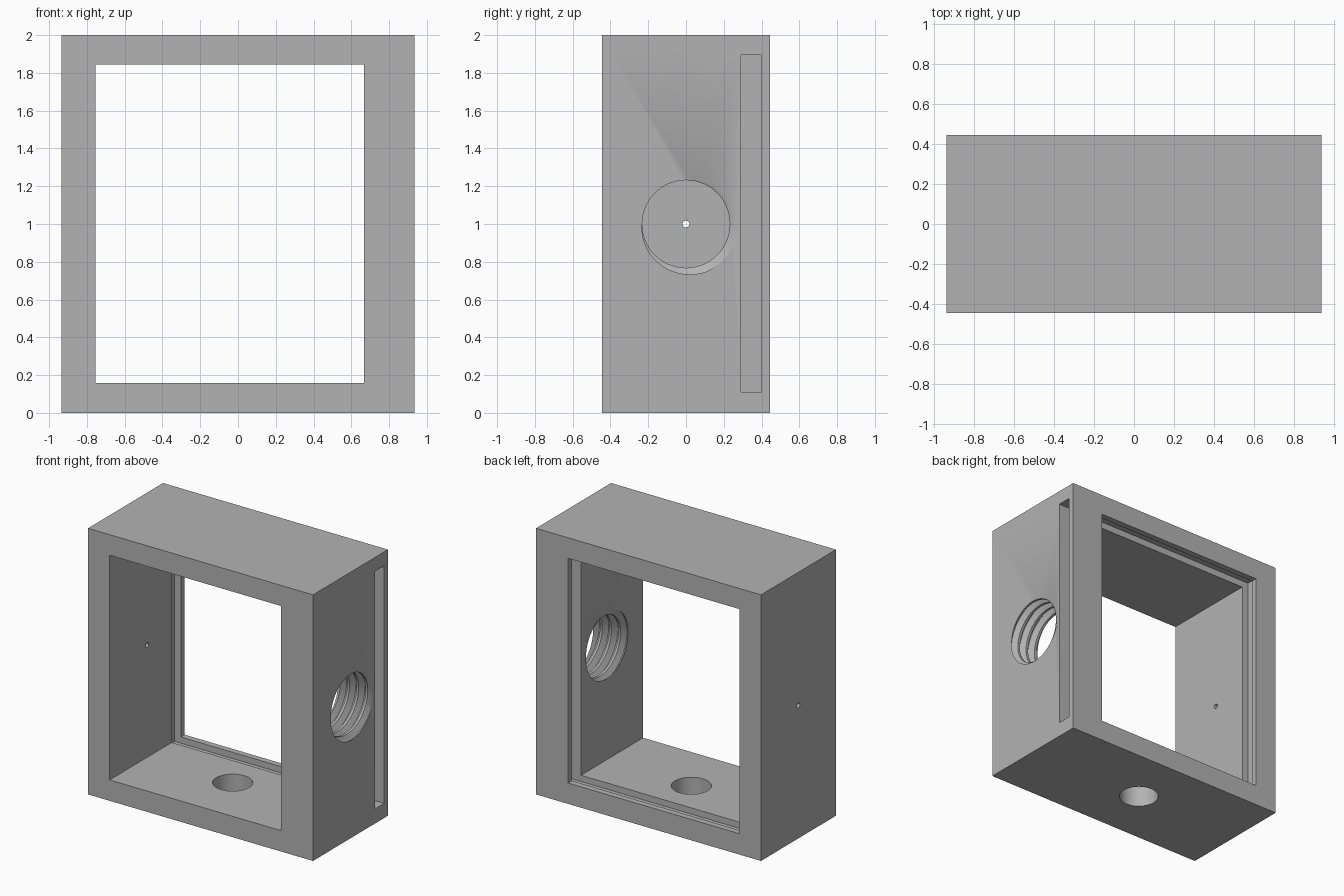
import bpy, bmesh
from math import sin, cos, pi, radians
from mathutils import Matrix, Vector

old = bpy.data.objects.get("Cube")
if old:
    bpy.data.objects.remove(old, do_unlink=True)

grey = bpy.data.materials.new("plain grey")
grey.use_nodes = True
colour = (0.45, 0.45, 0.45, 1)
grey.diffuse_color = colour
grey.node_tree.nodes["Principled BSDF"].inputs["Base Color"].default_value = colour


def make_object(name, bm):
    bmesh.ops.recalc_face_normals(bm, faces=bm.faces[:])
    mesh = bpy.data.meshes.new(name)
    bm.to_mesh(mesh)
    bm.free()
    mesh.materials.append(grey)
    obj = bpy.data.objects.new(name, mesh)
    bpy.context.collection.objects.link(obj)
    return obj


def box(name, low, high):
    low, high = Vector(low), Vector(high)
    bm = bmesh.new()
    place = Matrix.Translation((low + high) / 2) @ Matrix.Diagonal((*(high - low), 1))
    bmesh.ops.create_cube(bm, size=1, matrix=place)
    return make_object(name, bm)


def cylinder(name, centre, radius, depth, sides, axis="Z"):
    bm = bmesh.new()
    turn = Matrix.Rotation(pi / 2, 4, "Y") if axis == "X" else Matrix()
    bmesh.ops.create_cone(bm, cap_ends=True, segments=sides, radius1=radius, radius2=radius,
                          depth=depth, matrix=Matrix.Translation(centre) @ turn)
    return make_object(name, bm)


def threaded_cutter(name, face_x, height, minor, major, pitch, turns, sides):
    """Solid screw along x whose groove meets the outer face at its lower left."""
    profile = [(0, minor), (0.25, minor), (0.5625, major), (0.6875, major)]
    step = len(profile)
    rows = turns * step + 1
    start = face_x + pitch * (1.5 - turns)
    bm = bmesh.new()
    grid = []
    for j in range(sides):
        a = 2 * pi * j / sides
        column = []
        # One extra turn in the first column closes the helical seam
        for i in range(rows + (step if j == 0 else 0)):
            part, r = profile[i % step]
            x = start + pitch * (i // step - part_offset(part) + a / (2 * pi))
            column.append(bm.verts.new((x, r * cos(a), height + r * sin(a))))
        grid.append(column)

    def vert(j, i):
        return grid[0][i + step] if j == sides else grid[j][i]

    for j in range(sides):
        for i in range(rows - 1):
            bm.faces.new((vert(j, i), vert(j + 1, i), vert(j + 1, i + 1), vert(j, i + 1)))
    # Fan caps over the stepped ends
    for end, shift in ((0, -pitch), (rows - 1, 2 * pitch)):
        loop = [vert(j, end) for j in range(sides + 1)]
        loop += [grid[0][end + k] for k in range(step - 1, 0, -1)]
        hub = bm.verts.new((loop[0].co.x + shift, 0, height))
        for a, b in zip(loop, loop[1:] + loop[:1]):
            bm.faces.new((a, b, hub))
    return make_object(name, bm)


def part_offset(part):
    return -part


# Housing block, open front to back with a thicker wall on one side
frame = box("frame", (-0.935, -0.445, 0), (0.935, 0.445, 2))
cutters = [
    box("window_cutter", (-0.755, -0.6, 0.157), (0.668, 0.6, 1.845)),
    # Panel groove, open through the thick wall
    box("panel_slot_cutter", (-0.808, 0.292, 0.11), (1.1, 0.4, 1.895)),
    cylinder("floor_hole_cutter", (-0.044, 0, 0.08), 0.137, 0.4, 64),
    cylinder("pin_hole_cutter", (-0.85, 0, 1), 0.018, 0.4, 24, "X"),
    threaded_cutter("threaded_port_cutter", 0.935, 1, 0.232, 0.274, 0.076, 7, 72),
]
bpy.context.view_layer.objects.active = frame
frame.select_set(True)
for cutter in cutters:
    mod = frame.modifiers.new(cutter.name, "BOOLEAN")
    mod.operation, mod.solver, mod.object = "DIFFERENCE", "EXACT", cutter
    bpy.ops.object.modifier_apply(modifier=mod.name)
    bpy.data.objects.remove(cutter, do_unlink=True)

bpy.ops.object.select_all(action="DESELECT")
frame.select_set(True)
bpy.ops.object.shade_smooth_by_angle(angle=radians(30))
